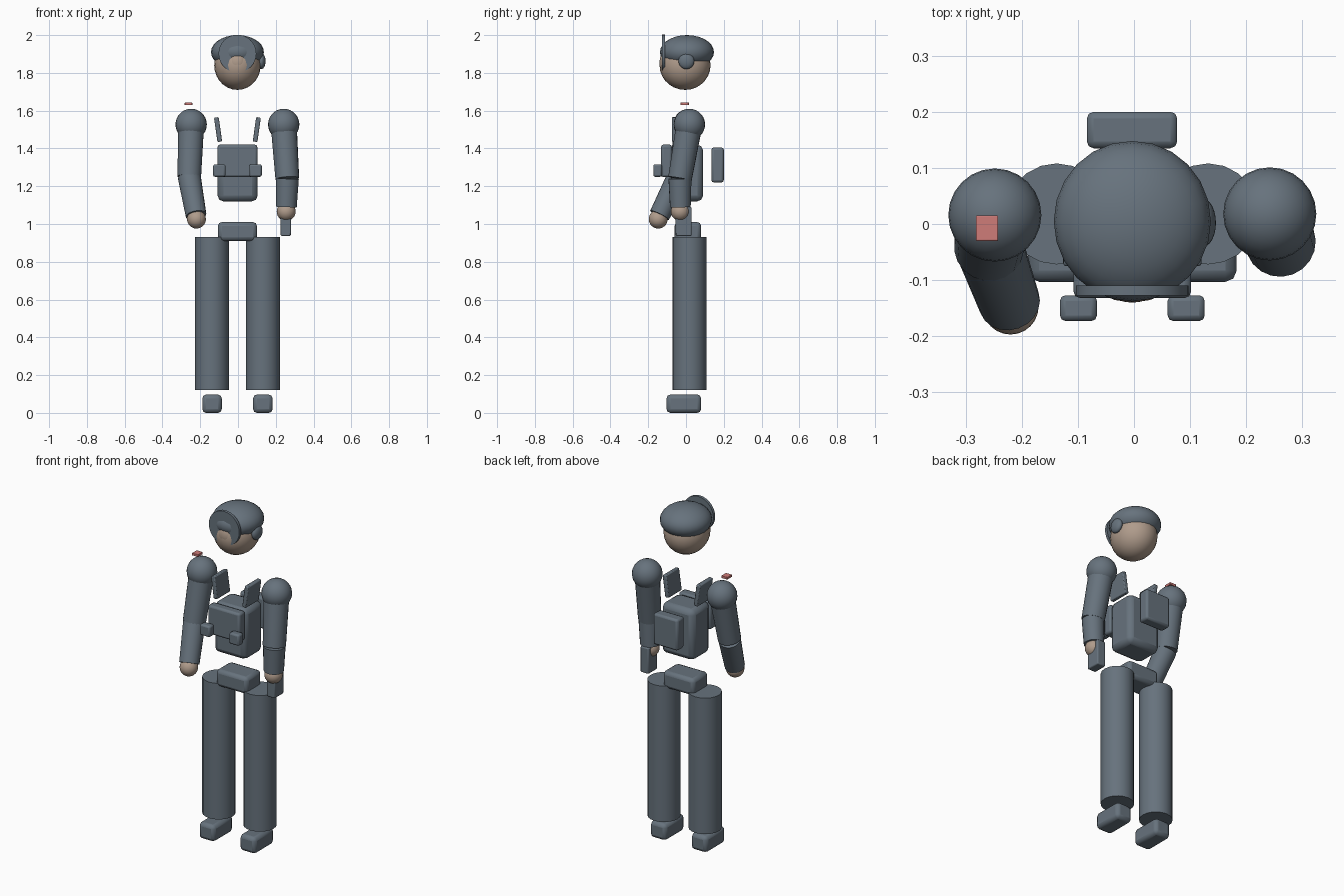
import bpy, math
from mathutils import Vector

if "Cube" in bpy.data.objects:
    bpy.data.objects.remove(bpy.data.objects["Cube"])


def material(name, rgb):
    m = bpy.data.materials.new(name)
    m.diffuse_color = (*rgb, 1)
    m.use_nodes = True
    m.node_tree.nodes["Principled BSDF"].inputs["Base Color"].default_value = m.diffuse_color
    return m


SLATE = material("slate_grey", (0.135, 0.17, 0.205))
SKIN = material("skin", (0.43, 0.33, 0.26))
RED = material("patch_red", (0.62, 0.2, 0.19))


def finish(name, mat, smooth=True):
    ob = bpy.context.object
    ob.name = name
    ob.data.materials.append(mat)
    if smooth:
        bpy.ops.object.shade_smooth_by_angle(angle=math.radians(35))
    return ob


def ball(name, mat, loc, radii):
    bpy.ops.mesh.primitive_uv_sphere_add(segments=24, ring_count=14, location=loc)
    bpy.context.object.scale = radii
    return finish(name, mat)


def box(name, mat, x, y, z, bevel=0.01, tilt=0.0):
    """Bevelled box from (min, max) ranges, tilted about the y axis."""
    bpy.ops.mesh.primitive_cube_add(size=1)
    ob = bpy.context.object
    size = Vector([r[1] - r[0] for r in (x, y, z)])
    for v in ob.data.vertices:
        v.co *= size
    ob.location = [sum(r) / 2 for r in (x, y, z)]
    ob.rotation_euler.y = tilt
    mod = ob.modifiers.new("bevel", 'BEVEL')
    mod.width, mod.segments = bevel, 2
    return finish(name, mat)


def tube(name, mat, a, b, r1, r2, sides=20):
    """Tapered cylinder running from point a to point b."""
    a, b = Vector(a), Vector(b)
    d = b - a
    bpy.ops.mesh.primitive_cone_add(vertices=sides, radius1=r1, radius2=r2,
                                    depth=d.length, location=(a + b) / 2)
    bpy.context.object.rotation_euler = d.to_track_quat('Z', 'Y').to_euler()
    return finish(name, mat)


# Head, helmet, round visor and single earpiece
ball("head", SKIN, (-0.003, -0.005, 1.84), (0.123, 0.135, 0.13))
ball("helmet", SLATE, (-0.003, 0.005, 1.91), (0.14, 0.143, 0.09))
tube("visor", SLATE, (-0.003, -0.110, 1.902), (-0.003, -0.127, 1.902), 0.1, 0.1, 32)
ball("face", SKIN, (-0.003, -0.11, 1.855), (0.048, 0.03, 0.055))
ball("earpiece", SLATE, (0.124, 0.002, 1.862), (0.022, 0.042, 0.042))

# Torso, chest plate, backpack and pelvis
box("torso", SLATE, (-0.108, 0.104), (-0.08, 0.09), (1.12, 1.42), 0.03)
box("chest_plate", SLATE, (-0.108, 0.102), (-0.132, -0.075), (1.248, 1.42), 0.012)
box("backpack", SLATE, (-0.084, 0.077), (0.135, 0.2), (1.22, 1.405), 0.012)
box("pelvis", SLATE, (-0.106, 0.1), (-0.06, 0.08), (0.91, 1.01), 0.02)

# Mirrored parts: straps, pouches, legs, feet
for side, s in (("left", -1), ("right", 1)):
    def span(a, b):
        return sorted((s * a - 0.003, s * b - 0.003))

    box(side + "_strap", SLATE, span(0.09, 0.115), (-0.075, 0.05), (1.435, 1.565),
        0.005, s * math.radians(8))
    box(side + "_pouch", SLATE, span(0.063, 0.129), (-0.173, -0.127), (1.25, 1.316), 0.01)
    tube(side + "_leg", SLATE, (s * 0.135 - 0.003, 0.018, 0.122),
         (s * 0.135 - 0.003, 0.018, 0.93), 0.09, 0.09, 20)
    box(side + "_foot", SLATE, span(0.083, 0.186), (-0.103, 0.08), (0, 0.097), 0.02)

# Arms: shoulder, elbow, wrist and hand positions differ per side
ARMS = {
    "left": ((-0.248, 0.016, 1.527), (-0.258, -0.04, 1.25),
             (-0.222, -0.14, 1.046), (-0.22, -0.147, 1.026)),
    "right": ((0.242, 0.018, 1.527), (0.261, -0.032, 1.24),
              (0.256, -0.03, 1.09), (0.255, -0.03, 1.066)),
}
for side, (shoulder, elbow, wrist, hand) in ARMS.items():
    ball(side + "_shoulder", SLATE, shoulder, (0.083,) * 3)
    tube(side + "_upper_arm", SLATE, shoulder, elbow, 0.069, 0.063)
    tube(side + "_forearm", SLATE, elbow, wrist, 0.061, 0.055)
    ball(side + "_hand", SKIN, hand, (0.05,) * 3)

# Handheld device and shoulder patch
box("handheld_device", SLATE, (0.226, 0.28), (-0.055, 0.03), (0.937, 1.09), 0.006)
box("shoulder_patch", RED, (-0.282, -0.242), (-0.03, 0.015), (1.629, 1.643), 0.002)
